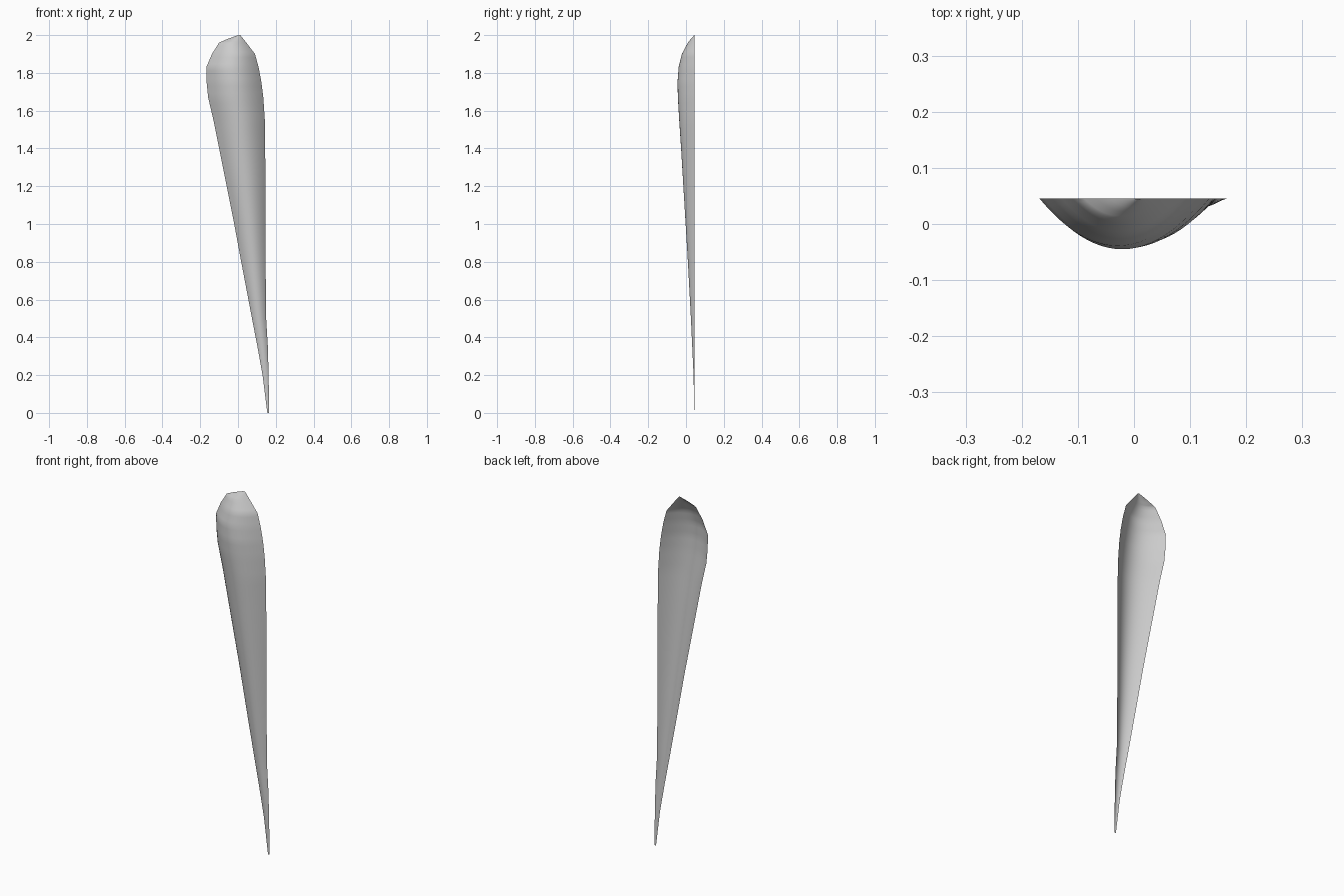
import bpy, bmesh

# Stations along the petal: height, left edge x, right edge x, front-most y
STATIONS = [
    (0.00, 0.155, 0.165, 0.044), (0.20, 0.130, 0.162, 0.040),
    (0.35, 0.103, 0.158, 0.033), (0.50, 0.074, 0.149, 0.026),
    (0.80, 0.017, 0.146, 0.010), (1.00, -0.020, 0.145, -0.002),
    (1.20, -0.060, 0.145, -0.014), (1.40, -0.100, 0.144, -0.026),
    (1.55, -0.130, 0.142, -0.036), (1.67, -0.158, 0.134, -0.043),
    (1.75, -0.166, 0.124, -0.045), (1.83, -0.168, 0.109, -0.039),
    (1.90, -0.138, 0.090, -0.022), (1.96, -0.100, 0.044, 0.010),
    (1.98, -0.055, 0.028, 0.026), (2.00, 0.002, 0.012, 0.044),
]
BACK = 0.045   # both rims lie in this plane
COLS = 24
SUB = 4

# Refine the stations
rows = []
for a, b in zip(STATIONS, STATIONS[1:]):
    for k in range(SUB):
        t = k / SUB
        rows.append([p + (q - p) * t for p, q in zip(a, b)])
rows.append(STATIONS[-1])

# Loft an open, parabolic trough through them
bm = bmesh.new()
grid = []
for z, left, right, front in rows:
    ring = []
    for j in range(COLS + 1):
        u = 2 * j / COLS - 1
        x = (left + right) / 2 + u * (right - left) / 2
        y = BACK - (BACK - front) * (1 - u * u)
        ring.append(bm.verts.new((x, y, z)))
    grid.append(ring)
for r0, r1 in zip(grid, grid[1:]):
    for j in range(COLS):
        bm.faces.new((r0[j], r0[j + 1], r1[j + 1], r1[j]))

mesh = bpy.data.meshes.new("petal_shell")
bm.to_mesh(mesh)
bm.free()
mesh.shade_smooth()
petal = bpy.data.objects.new("petal_shell", mesh)
bpy.context.collection.objects.link(petal)
